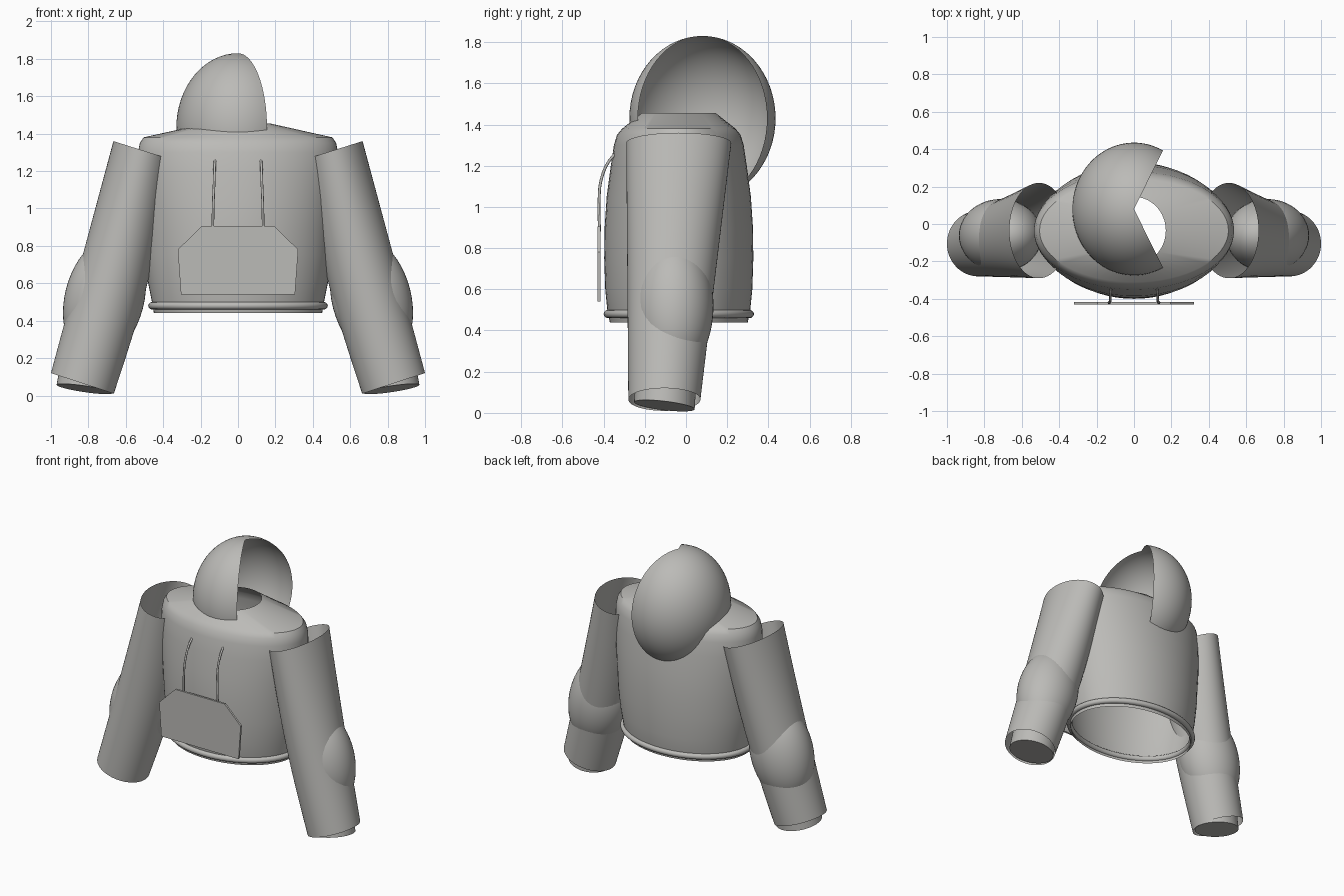
import bpy, bmesh
from math import sin, cos, pi, radians, tau
from mathutils import Vector, Matrix

if "Cube" in bpy.data.objects:
    bpy.data.objects.remove(bpy.data.objects["Cube"], do_unlink=True)

GREY = (0.5, 0.495, 0.475, 1)
cloth = bpy.data.materials.new("warm_grey")
cloth.use_nodes = True
cloth.diffuse_color = GREY
cloth.node_tree.nodes["Principled BSDF"].inputs["Base Color"].default_value = GREY


def finish(name, bm, smooth=True):
    bmesh.ops.remove_doubles(bm, verts=bm.verts, dist=0.0005)
    bmesh.ops.recalc_face_normals(bm, faces=bm.faces)
    mesh = bpy.data.meshes.new(name)
    bm.to_mesh(mesh)
    bm.free()
    mesh.materials.append(cloth)
    obj = bpy.data.objects.new(name, mesh)
    bpy.context.collection.objects.link(obj)
    if smooth:
        bpy.ops.object.select_all(action='DESELECT')
        obj.select_set(True)
        bpy.context.view_layer.objects.active = obj
        bpy.ops.object.shade_smooth_by_angle(angle=radians(35))
    return obj


def skin(name, rows, closed=True, cap_end=False):
    """Surface through rows of points."""
    bm = bmesh.new()
    grid = [[bm.verts.new(p) for p in row] for row in rows]
    n = len(rows[0])
    for a, b in zip(grid, grid[1:]):
        for i in range(n if closed else n - 1):
            j = (i + 1) % n
            bm.faces.new((a[i], a[j], b[j], b[i]))
    if cap_end:
        bm.faces.new(grid[-1])
    return finish(name, bm)


def ring(center, u, v, n=64):
    c, u, v = Vector(center), Vector(u), Vector(v)
    return [c + u * cos(tau * i / n) + v * sin(tau * i / n) for i in range(n)]


def level(z, rx, ry):
    return ring((0, -0.035, z), (rx, 0, 0), (0, ry, 0))


# Body shell, open at the neck and the waist
body = [(1.455, .17, .18), (1.38, .505, .275), (1.35, .525, .3), (1.3, .535, .315),
        (1.2, .535, .33), (1.05, .525, .35), (.9, .51, .36), (.75, .5, .362),
        (.6, .48, .357), (.5, .46, .347), (.44, .45, .335)]
skin("jacket_body", [level(*b) for b in body])

# Rolled waist hem
skin("waist_hem", [level(.48 + .02 * sin(t), .46 + .02 * cos(t), .345 + .02 * cos(t))
                   for t in [tau * k / 12 for k in range(13)]])

# Hood: ellipsoid shell with a wedge left open
gap = radians(62)
hood = []
for k in range(33):
    p = pi * k / 32
    angles = [gap + (tau - 2 * gap) * i / 48 for i in range(49)]
    hood.append([(.33 * sin(p) * cos(a), .08 + .355 * sin(p) * sin(a), 1.43 + .4 * cos(p))
                 for a in angles])
skin("hood", hood, closed=False)

for side, s in (("left", 1), ("right", -1)):
    # Sleeve: tapering open tube, a little fuller on its inner side
    top, bottom = Vector((s * .508, -.035, 1.31)), Vector((s * .832, -.105, .065))
    rows = []
    for k in range(13):
        t = k / 12
        full = .016 * sin(pi * t)
        c = top.lerp(bottom, t) - Vector((s * full, 0, 0))
        u = Vector((s * (.158 + .01 * t + full), 0, .05 + .005 * t))
        rows.append(ring(c, u, (0, .255 - .08 * t, 0)))
    skin(side + "_sleeve", rows)

    # Elbow pad
    bm = bmesh.new()
    bmesh.ops.create_uvsphere(bm, u_segments=48, v_segments=24, radius=1)
    place = (Matrix.Translation(top.lerp(bottom, .635) + Vector((0, .018, 0)))
             @ Matrix.Rotation(radians(-14.5 * s), 4, 'Y')
             @ Matrix.Diagonal((.212, .195, .34, 1)))
    bmesh.ops.transform(bm, matrix=place, verts=bm.verts)
    finish(side + "_elbow_pad", bm)

    # Cuff with a closed end
    u, v = Vector((s * .15, 0, .022)), Vector((0, .147, -.017))
    end = Vector((s * .82, -.105, .035))
    skin(side + "_cuff", [ring(end + Vector((-s * .03, .01, .16)), u, v), ring(end, u, v)],
         cap_end=True)

    # Cord holding the chest panel
    path = bpy.data.curves.new(side + "_cord", 'CURVE')
    path.dimensions = '3D'
    path.bevel_depth = .007
    path.bevel_resolution = 2
    path.use_fill_caps = True
    points = [(.122, -.335, 1.265), (.125, -.375, 1.22), (.128, -.412, 1.13),
              (.132, -.422, 1.03), (.135, -.42, .88)]
    spline = path.splines.new('BEZIER')
    spline.bezier_points.add(len(points) - 1)
    for bp, (x, y, z) in zip(spline.bezier_points, points):
        bp.co = (s * x, y, z)
        bp.handle_left_type = bp.handle_right_type = 'AUTO'
    path.materials.append(cloth)
    bpy.context.collection.objects.link(bpy.data.objects.new(side + "_cord", path))

# Chest panel with clipped upper corners
half = [(.305, .54), (.322, .78), (.195, .905)]
outline = half + [(-x, z) for x, z in reversed(half)]
bm = bmesh.new()
face = bm.faces.new([bm.verts.new((x, -.43, z)) for x, z in outline])
back = bmesh.ops.extrude_face_region(bm, geom=[face])["geom"]
bmesh.ops.translate(bm, vec=(0, .014, 0),
                    verts=[g for g in back if isinstance(g, bmesh.types.BMVert)])
finish("chest_panel", bm, smooth=False)
